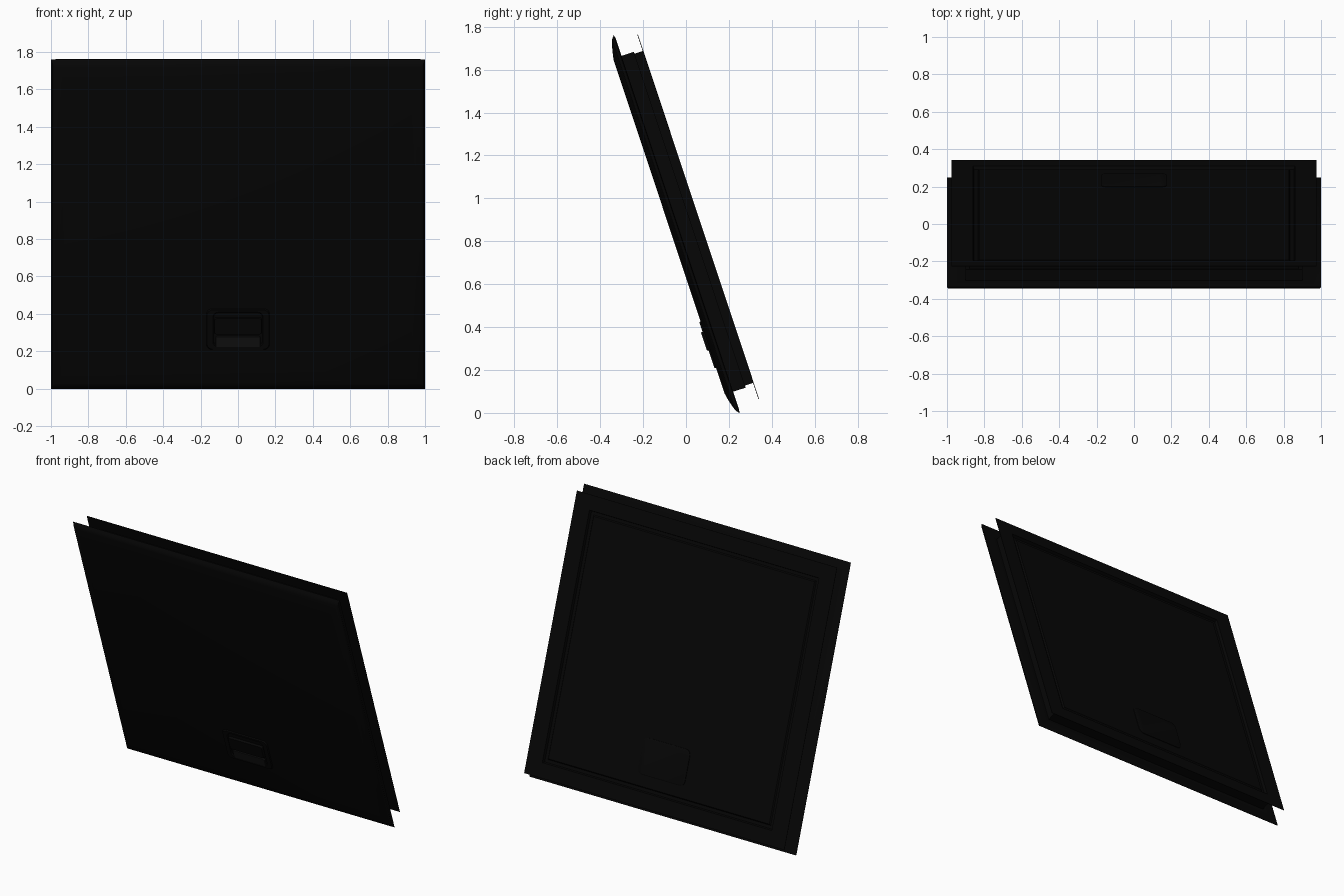
import bpy, bmesh, math
from mathutils import Matrix, Vector

cube = bpy.data.objects.get("Cube")
if cube:
    bpy.data.objects.remove(cube, do_unlink=True)


def material(name, value):
    m = bpy.data.materials.new(name)
    m.use_nodes = True
    col = (value, value, value, 1)
    m.diffuse_color = col
    bsdf = m.node_tree.nodes["Principled BSDF"]
    bsdf.inputs["Base Color"].default_value = col
    bsdf.inputs["Roughness"].default_value = 0.7
    return m


BLACK = material("black", 0.0018)
GREY = material("charcoal", 0.006)

# Leaning plane: local x is width, y runs up the slope, z points out of the front
LEAN = Matrix.Rotation(math.radians(108.4), 4, 'X') @ Matrix.Translation((0, 0.849, 0))


def outline(hx, hy, radius, steps=6):
    """Rectangle, with rounded corners when a radius is given."""
    if not radius:
        return [(hx, hy), (-hx, hy), (-hx, -hy), (hx, -hy)]
    pts = []
    for k, (sx, sy) in enumerate([(1, 1), (-1, 1), (-1, -1), (1, -1)]):
        for i in range(steps + 1):
            a = (k + i / steps) * math.pi / 2
            pts.append((sx * (hx - radius) + radius * math.cos(a),
                        sy * (hy - radius) + radius * math.sin(a)))
    return pts


def loft(name, rings, mat, radius=0, cy=0, closed=False):
    """Join rings of (half width, half height, depth behind the front)."""
    bm = bmesh.new()
    loops = [[bm.verts.new(LEAN @ Vector((x, y + cy, -d)))
              for x, y in outline(hx, hy, radius)] for hx, hy, d in rings]
    pairs = list(zip(loops, loops[1:]))
    if closed:
        pairs.append((loops[-1], loops[0]))
    else:
        bm.faces.new(loops[0])
        bm.faces.new(loops[-1])
    for a, b in pairs:
        for i in range(len(a)):
            j = (i + 1) % len(a)
            bm.faces.new((a[i], a[j], b[j], b[i]))
    bmesh.ops.recalc_face_normals(bm, faces=bm.faces)
    me = bpy.data.meshes.new(name)
    bm.to_mesh(me)
    bm.free()
    me.materials.append(mat)
    ob = bpy.data.objects.new(name, me)
    bpy.context.collection.objects.link(ob)
    bpy.ops.object.select_all(action='DESELECT')
    ob.select_set(True)
    bpy.context.view_layer.objects.active = ob
    bpy.ops.object.shade_smooth_by_angle(angle=math.radians(25))


# Front: flat pane whose edge curls backwards to a thin lip
loft("front_panel", [(0.93, 0.82, 0.199), (0.955, 0.86, 0.207), (0.978, 0.89, 0.215),
                     (0.993, 0.912, 0.223), (1.0, 0.928, 0.236), (0.985, 0.912, 0.24),
                     (0.92, 0.84, 0.238)], BLACK)

# Stepped body behind the panel, with a shallow stepped recess in its back
loft("frame_body", [(0.9, 0.825, 0.236), (0.9, 0.825, 0.301), (0.88, 0.815, 0.301),
                    (0.88, 0.815, 0.342), (0.86, 0.8, 0.342), (0.855, 0.795, 0.325),
                    (0.835, 0.775, 0.325), (0.828, 0.768, 0.334)], BLACK)

# Thin flange around the back
loft("back_flange", [(0.975, 0.895, 0.341), (0.975, 0.895, 0.344),
                     (0.86, 0.8, 0.344), (0.86, 0.8, 0.341)], BLACK, closed=True)

# Latch near the bottom edge: bezel, hood, grip and rear cover
LATCH = -0.58
loft("latch_bezel", [(0.17, 0.116, 0.201), (0.165, 0.111, 0.192), (0.135, 0.098, 0.192),
                     (0.13, 0.093, 0.201)], BLACK, 0.03, LATCH, closed=True)
loft("latch_hood", [(0.128, 0.047, 0.201), (0.125, 0.044, 0.184)], BLACK, 0.01, LATCH + 0.02)
loft("latch_grip", [(0.12, 0.031, 0.201), (0.118, 0.029, 0.192)], GREY, 0.01, LATCH - 0.07)
loft("latch_cover", [(0.175, 0.116, 0.33), (0.175, 0.116, 0.338), (0.17, 0.111, 0.341)],
     BLACK, 0.035, LATCH)
